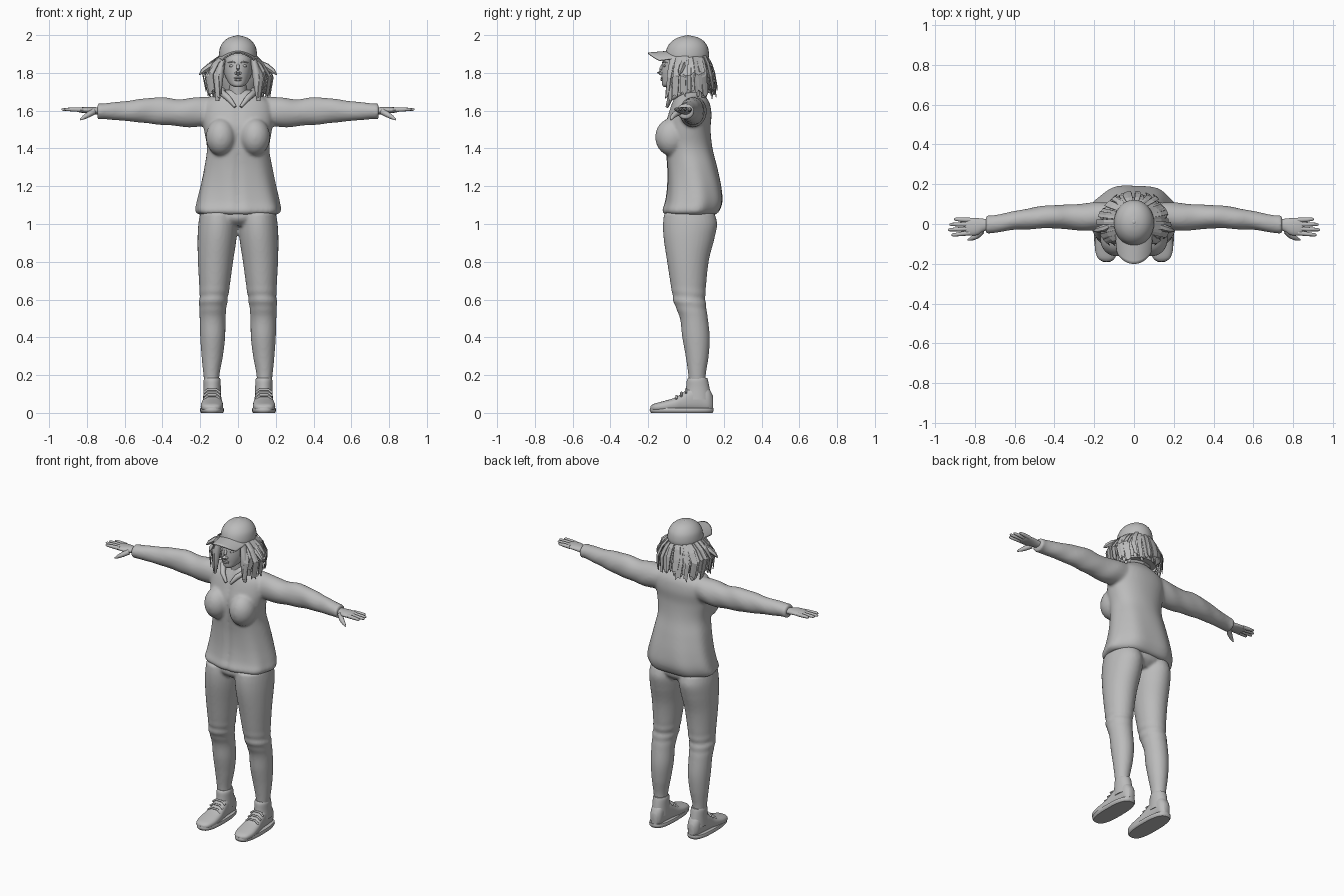
import bpy, bmesh, math, random
from mathutils import Vector

random.seed(4)
if "Cube" in bpy.data.objects:
    bpy.data.objects.remove(bpy.data.objects["Cube"], do_unlink=True)

grey = bpy.data.materials.new("plain grey")
grey.use_nodes = True
grey.diffuse_color = (0.5, 0.5, 0.5, 1)
grey.node_tree.nodes["Principled BSDF"].inputs["Base Color"].default_value = grey.diffuse_color


def finish(name, bm, smooth=True):
    """Turn a bmesh into a named grey object."""
    bmesh.ops.recalc_face_normals(bm, faces=bm.faces)
    mesh = bpy.data.meshes.new(name)
    bm.to_mesh(mesh)
    bm.free()
    mesh.materials.append(grey)
    if smooth:
        mesh.shade_smooth()
        mesh.set_sharp_from_angle(angle=math.radians(50))
    obj = bpy.data.objects.new(name, mesh)
    bpy.context.scene.collection.objects.link(obj)
    return obj


def skin_rings(name, rings):
    """Bridge equal rings of points and cap both ends."""
    bm = bmesh.new()
    loops = [[bm.verts.new(p) for p in ring] for ring in rings]
    count = len(loops[0])
    for low, high in zip(loops, loops[1:]):
        for i in range(count):
            j = (i + 1) % count
            bm.faces.new((low[i], low[j], high[j], high[i]))
    bm.faces.new(loops[0])
    bm.faces.new(loops[-1])
    return finish(name, bm)


def refine(rows, steps):
    """Catmull-Rom interpolation between the rows of a profile."""
    out = []
    for i in range(len(rows) - 1):
        quad = [rows[max(i - 1, 0)], rows[i], rows[i + 1], rows[min(i + 2, len(rows) - 1)]]
        for s in range(steps):
            t = s / steps
            out.append([b + t / 2 * (c - a + t * (2 * a - 5 * b + 4 * c - d + t * (3 * (b - c) + d - a)))
                        for a, b, c, d in zip(*quad)])
    return out + [list(rows[-1])]


def loft(name, axis, rows, side=1, count=32, steps=4, power=1.0, fold=None):
    """Rows hold (position, low a, high a, low b, high b) across the axis."""
    rings = []
    for t, a0, a1, b0, b1 in refine(rows, steps):
        ring = []
        for i in range(count):
            ang = math.tau * i / count
            c, s = math.cos(ang), math.sin(ang)
            k = fold(ang, t) if fold else 1
            a = (a0 + a1) / 2 + k * (a1 - a0) / 2 * math.copysign(abs(c) ** power, c)
            b = (b0 + b1) / 2 + k * (b1 - b0) / 2 * math.copysign(abs(s) ** power, s)
            p = {"x": (t, a, b), "y": (a, t, b), "z": (a, b, t)}[axis]
            ring.append((p[0] * side, p[1], p[2]))
        rings.append(ring)
    return skin_rings(name, rings)


def even(rows):
    """Expand (z, half width, front, back) rows to full loft rows."""
    return [(z, -w, w, f, b) for z, w, f, b in rows]


def tube(name, points, radii, side=1, count=10):
    pts = [Vector((p[0] * side, p[1], p[2])) for p in points]
    rings = []
    for i, (p, r) in enumerate(zip(pts, radii)):
        way = (pts[min(i + 1, len(pts) - 1)] - pts[max(i - 1, 0)]).to_track_quat("Z", "Y")
        rings.append([p + way @ Vector((r * math.cos(math.tau * k / count),
                                        r * math.sin(math.tau * k / count), 0)) for k in range(count)])
    return skin_rings(name, rings)


def blob(name, centre, size, side=1):
    bm = bmesh.new()
    bmesh.ops.create_uvsphere(bm, u_segments=24, v_segments=16, radius=1)
    for v in bm.verts:
        v.co = Vector([c + s * q for c, s, q in zip(centre, size, v.co)])
        v.co.x *= side
    return finish(name, bm)


def fuse(name, parts, voxel, rounds):
    """Join overlapping parts into one smooth skin."""
    with bpy.context.temp_override(active_object=parts[0], object=parts[0],
                                   selected_objects=parts, selected_editable_objects=parts):
        bpy.ops.object.join()
    parts[0].name = name
    remesh = parts[0].modifiers.new("skin", "REMESH")
    remesh.mode, remesh.voxel_size, remesh.use_smooth_shade = "VOXEL", voxel, True
    soften = parts[0].modifiers.new("soften", "SMOOTH")
    soften.factor, soften.iterations = 0.5, rounds


def cloth(ang, t):
    """Loose hanging folds and the front opening."""
    front = (ang - 1.5 * math.pi) / 0.07
    loose = max(0, 1.5 - t)
    return 1 + 0.06 * loose * math.sin(7 * ang + 6 * t) - 0.06 * math.exp(-front * front)


def sleeve_folds(ang, t):
    return 1 + 0.035 * math.sin(38 * t + 2 * math.sin(ang)) * math.sin(9 * t + ang)


def knee_folds(ang, t):
    near = (t - 0.6) / 0.05
    return 1 + 0.035 * math.sin(110 * t + math.sin(ang)) * math.exp(-near * near)


# Jacket: body, bust and sleeves
body = even([(1.05, .205, -.11, .16), (1.07, .225, -.125, .18), (1.12, .218, -.11, .195),
             (1.2, .2, -.1, .187), (1.3, .18, -.1, .165), (1.4, .165, -.11, .14),
             (1.5, .18, -.115, .13), (1.58, .19, -.095, .135), (1.64, .175, -.075, .125),
             (1.68, .12, -.055, .1), (1.71, .065, -.04, .075)])
sleeve = [(.1, -.02, .11, 1.53, 1.675), (.2, -.035, .107, 1.515, 1.672), (.3, -.03, .1, 1.515, 1.662),
          (.4, -.022, .095, 1.525, 1.67), (.5, -.025, .085, 1.535, 1.665),
          (.6, -.03, .065, 1.545, 1.65), (.7, -.045, .045, 1.555, 1.64), (.745, -.05, .045, 1.55, 1.64)]
jacket = [loft("jacket_body", "z", body, count=80, steps=5, power=.9, fold=cloth)]
for side in (1, -1):
    jacket.append(blob("bust", (.09, -.075, 1.46), (.08, .088, .1), side))
    jacket.append(loft("sleeve", "x", sleeve, side, steps=8, fold=sleeve_folds))
fuse("jacket", jacket, 0.009, 5)

# Collar
for side in (1, -1):
    tube("collar", [(.015, -.1, 1.62), (.05, -.085, 1.665), (.085, -.03, 1.695),
                    (.08, .03, 1.71), (.045, .07, 1.715), (0, .08, 1.715)],
         [.008, .016, .018, .018, .018, .018], side)

# Trousers: hips and legs
leg = [(.13, .1, .175, .015, .105), (.2, .098, .183, .012, .105), (.3, .08, .193, -.002, .12),
       (.4, .068, .2, -.02, .126), (.5, .066, .203, -.032, .116), (.58, .058, .206, -.063, .105),
       (.64, .048, .204, -.075, .104), (.8, .026, .212, -.1, .12), (.92, .008, .214, -.118, .15),
       (1.0, .003, .21, -.122, .165), (1.06, .01, .2, -.115, .15)]
trousers = [loft("hips", "z", even([(.99, .12, -.07, .11), (1.03, .19, -.11, .15), (1.1, .19, -.1, .15)]))]
for side in (1, -1):
    trousers.append(loft("leg", "z", leg, side, steps=10, fold=knee_folds))
fuse("trousers", trousers, 0.009, 3)

# Shoes
upper = [(-.188, .12, .155, .015, .035), (-.17, .095, .183, .008, .048), (-.12, .08, .197, .005, .062),
         (-.06, .08, .193, .005, .08), (-.02, .085, .186, .005, .105), (.03, .09, .182, .005, .14),
         (.08, .093, .178, .005, .15), (.12, .097, .172, .005, .13), (.142, .115, .155, .015, .09)]
for side in (1, -1):
    loft("shoe_upper", "y", upper, side, power=.8)
    loft("shoe_sole", "z", [(0, .08, .195, -.185, .14), (.012, .073, .202, -.192, .146),
                            (.026, .076, .199, -.19, .145)], side, power=.75)
    loft("shoe_cuff", "z", [(.07, .088, .185, -.01, .135), (.13, .091, .182, 0, .125),
                            (.17, .092, .182, .004, .117), (.185, .097, .178, .012, .112)], side)
    for k in range(3):
        y, z = -.05 + .025 * k, .084 + .017 * k
        tube("shoe_lace", [(.093, y, z - .012), (.115, y, z + .006), (.16, y, z + .006), (.182, y, z - .012)],
             [.006] * 4, side)

# Hands
for side in (1, -1):
    loft("palm", "x", [(.71, -.03, .028, 1.578, 1.618), (.75, -.035, .026, 1.58, 1.618),
                       (.79, -.056, .03, 1.585, 1.62), (.835, -.058, .03, 1.59, 1.617),
                       (.85, -.05, .022, 1.595, 1.612)], side, count=20)
    for k, reach in enumerate((.905, .928, .935, .918)):
        y = .022 - .024 * k
        tube("finger", [(.825, y * .9, 1.604), (.87, y, 1.606), (reach - .008, y * 1.1, 1.607),
                        (reach, y * 1.1, 1.607)], [.012, .011, .008, .003], side)
    tube("thumb", [(.765, -.035, 1.595), (.79, -.06, 1.58), (.815, -.073, 1.565), (.835, -.08, 1.552)],
         [.017, .015, .011, .004], side)

# Head, neck and face
loft("neck", "z", even([(1.62, .065, -.045, .07), (1.68, .05, -.05, .06), (1.78, .05, -.06, .07)]))
loft("head", "z", even([(1.726, .018, -.118, -.07), (1.737, .04, -.126, -.03), (1.765, .06, -.128, .03),
                        (1.8, .074, -.13, .08), (1.84, .08, -.127, .1), (1.88, .08, -.118, .1),
                        (1.93, .06, -.08, .08)]))
tube("nose", [(0, -.122, 1.845), (0, -.134, 1.82), (0, -.142, 1.803), (0, -.13, 1.792)],
     [.007, .009, .012, .009])
blob("upper_lip", (0, -.128, 1.773), (.023, .008, .005))
blob("lower_lip", (0, -.128, 1.763), (.02, .008, .006))
for side in (1, -1):
    blob("nostril", (.011, -.131, 1.798), (.008, .009, .007), side)
    blob("eye", (.033, -.113, 1.837), (.015, .008, .007), side)
    tube("eyebrow", [(.014, -.124, 1.855), (.035, -.118, 1.86), (.056, -.1, 1.853)], [.003, .004, .002], side)

# Cap: crown, button and arched brim
loft("cap_crown", "z", even([(1.872, .099, -.108, .118), (1.9, .101, -.11, .122), (1.94, .093, -.097, .114),
                             (1.97, .072, -.072, .092), (1.988, .045, -.04, .062), (1.997, .012, -.005, .025)]))
blob("cap_button", (0, .01, 1.994), (.012, .012, .006))
bm = bmesh.new()
bmesh.ops.create_grid(bm, x_segments=24, y_segments=10, size=1)
for v in bm.verts:
    u, w = v.co.x, (v.co.y + 1) / 2
    v.co = (.092 * u * (1 - .1 * w), -.03 - w * (.05 + .12 * math.sqrt(1 - .75 * u * u)),
            1.915 - .014 * w - .038 * u * u)
brim = finish("cap_brim", bm)
brim.modifiers.new("thickness", "SOLIDIFY").thickness = 0.007

# Hair: inner mass and layered ragged locks
loft("hair_mass", "z", even([(1.71, .1, -.02, .135), (1.78, .125, -.045, .135),
                             (1.84, .11, -.06, .125), (1.89, .09, -.06, .11)]))
bm = bmesh.new()
shape = [(.092, .105, 1.895), (.145, .13, 1.845), (.182, .148, 1.785), (.165, .162, 1.69)]
for layer in range(3):
    for k in range(20):
        angle = math.radians(-42 + 264 * k / 19 + random.uniform(-5, 5))
        size = 1 - .07 * layer + random.uniform(-.04, .05)
        half = random.uniform(.09, .17)
        drop = random.uniform(-.015, .03)
        rows = []
        for i, (rx, ry, z) in enumerate(shape):
            row = []
            for turn in (-half, 0, half):
                a = angle + turn * (1 - .12 * i)
                row.append(bm.verts.new((rx * size * math.cos(a), .01 + ry * size * math.sin(a),
                                         z + drop * i / 3 + random.uniform(-.006, .006) * i)))
            rows.append(row)
        for low, high in zip(rows, rows[1:]):
            for j in range(2):
                bm.faces.new((low[j], low[j + 1], high[j + 1], high[j]))
locks = finish("hair_locks", bm, smooth=False)
locks.modifiers.new("thickness", "SOLIDIFY").thickness = 0.004
for side in (1, -1):
    loft("front_lock", "z", [(1.65, .1, .118, -.09, -.075), (1.72, .085, .125, -.1, -.065),
                             (1.8, .075, .12, -.1, -.05), (1.88, .065, .095, -.085, -.03)], side, count=10)
    tube("flipped_lock", [(.1, .0, 1.86), (.15, -.02, 1.835), (.185, -.03, 1.81), (.205, -.035, 1.79)],
         [.012, .018, .014, .003], side, count=6)
